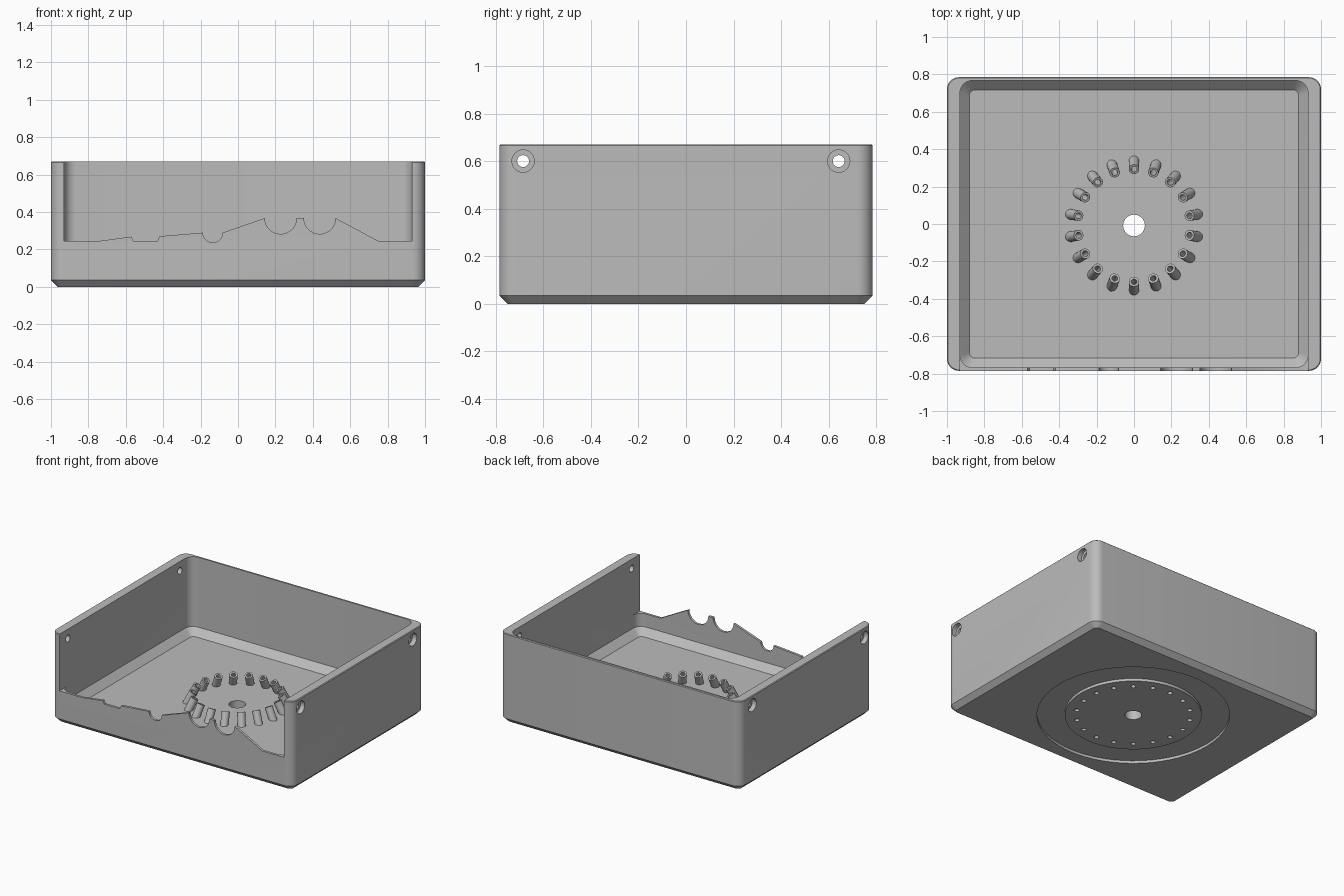
import bpy, bmesh
from math import sin, cos, pi, radians
from mathutils import Vector

old = bpy.data.objects.get("Cube")
if old:
    bpy.data.objects.remove(old, do_unlink=True)

grey = bpy.data.materials.new("plain grey")
grey.use_nodes = True
grey.diffuse_color = (0.5, 0.5, 0.5, 1)
grey.node_tree.nodes["Principled BSDF"].inputs["Base Color"].default_value = (0.5, 0.5, 0.5, 1)


def loft(bm, rings, closed=False):
    """Skin a stack of equal rings; cap the ends or close it on itself."""
    rows = [[bm.verts.new(p) for p in ring] for ring in rings]
    n = len(rows[0])
    pairs = list(zip(rows, rows[1:]))
    if closed:
        pairs.append((rows[-1], rows[0]))
    else:
        bm.faces.new(rows[0])
        bm.faces.new(rows[-1])
    for a, b in pairs:
        for i in range(n):
            j = (i + 1) % n
            bm.faces.new((a[i], a[j], b[j], b[i]))


def rounded_rect(hx, hy, r, z, steps=8):
    pts = []
    for q, (sx, sy) in enumerate(((1, 1), (-1, 1), (-1, -1), (1, -1))):
        for k in range(steps + 1):
            a = (q + k / steps) * pi / 2
            pts.append((sx * (hx - r) + r * cos(a), sy * (hy - r) + r * sin(a), z))
    return pts


def rod(bm, base, axis, sections, n=24, closed=False):
    """Turned solid along an axis from (distance, radius) sections."""
    axis = Vector(axis).normalized()
    u = axis.orthogonal().normalized()
    v = axis.cross(u)
    base = Vector(base)
    loft(bm, [[base + axis * d + (u * cos(2 * pi * i / n) + v * sin(2 * pi * i / n)) * r
               for i in range(n)] for d, r in sections], closed)


def make(name, bm):
    bmesh.ops.recalc_face_normals(bm, faces=bm.faces[:])
    mesh = bpy.data.meshes.new(name)
    bm.to_mesh(mesh)
    bm.free()
    mesh.materials.append(grey)
    ob = bpy.data.objects.new(name, mesh)
    bpy.context.collection.objects.link(ob)
    return ob


def combine(target, tool, operation):
    tool.hide_render = True
    mod = target.modifiers.new(tool.name, "BOOLEAN")
    mod.object, mod.operation, mod.solver = tool, operation, "EXACT"
    bpy.context.view_layer.objects.active = target
    bpy.ops.object.modifier_apply(modifier=mod.name)
    bpy.data.objects.remove(tool, do_unlink=True)


# Outer shell with chamfered foot and softened rim
W, D, H, R = 1.0, 0.785, 0.67, 0.065
bm = bmesh.new()
loft(bm, [rounded_rect(W - i, D - i, R - i, z)
          for i, z in ((0.035, 0), (0, 0.035), (0, H - 0.005), (0.005, H))])
tray = make("open_front_tray", bm)

# Cavity with sloped edge around the floor
FLOOR = 0.097
bm = bmesh.new()
loft(bm, [rounded_rect(0.93 - i, 0.767 - i, R - i * 0.7, z)
          for i, z in ((0.05, FLOOR), (0, FLOOR + 0.05), (0, 0.8))])
combine(tray, make("cavity_cutter", bm), "DIFFERENCE")


# Front opening with scalloped lower edge
def scallop(x, z, r, start=pi, end=2 * pi, n=14):
    return [(x + r * cos(start + (end - start) * k / n),
             z + r * sin(start + (end - start) * k / n)) for k in range(n + 1)]


edge = [(-0.93, 0.245), (-0.74, 0.245), (-0.57, 0.268), (-0.56, 0.245),
        (-0.43, 0.245), (-0.42, 0.27)]
edge += scallop(-0.135, 0.289, 0.053)
edge += scallop(0.228, 0.367, 0.085)
edge += scallop(0.437, 0.367, 0.085)
edge += [(0.75, 0.245), (0.93, 0.245), (0.93, 0.8), (-0.93, 0.8)]
bm = bmesh.new()
loft(bm, [[(x, y, z) for x, z in edge] for y in (-0.9, -0.69)])
combine(tray, make("front_opening_cutter", bm), "DIFFERENCE")

# Ring of tubes leaning inward
CY, COUNT = -0.008, 18
tubes, holes = bmesh.new(), bmesh.new()
for k in range(COUNT):
    a = pi / 2 + 2 * pi * k / COUNT
    base = (0.39 * cos(a), CY + 0.39 * sin(a), 0)
    lean = (-0.5 * cos(a), -0.5 * sin(a), 1)
    rod(tubes, base, lean, ((0.075, 0.028), (0.2, 0.028)), 20)
    rod(holes, base, lean, ((-0.05, 0.016), (0.25, 0.016)), 16)
combine(tray, make("tube_ring", tubes), "UNION")

# Centre hole, groove under the base and counterbored side holes
rod(holes, (0, CY, 0), (0, 0, 1), ((-0.1, 0.058), (0.3, 0.058)), 32)
rod(holes, (0, CY, 0), (0, 0, 1),
    ((-0.05, 0.465), (-0.05, 0.655), (0.02, 0.655), (0.02, 0.465)), 64, closed=True)
for side in (-1, 1):
    for y in (-0.685, 0.642):
        rod(holes, (0, y, 0.6), (side, 0, 0),
            ((0.85, 0.025), (0.965, 0.025), (0.965, 0.047), (1.1, 0.047)))
combine(tray, make("hole_cutter", holes), "DIFFERENCE")

# Smooth rounded surfaces, keep edges crisp
bpy.ops.object.select_all(action="DESELECT")
tray.select_set(True)
bpy.context.view_layer.objects.active = tray
bpy.ops.object.shade_smooth_by_angle(angle=radians(30))
